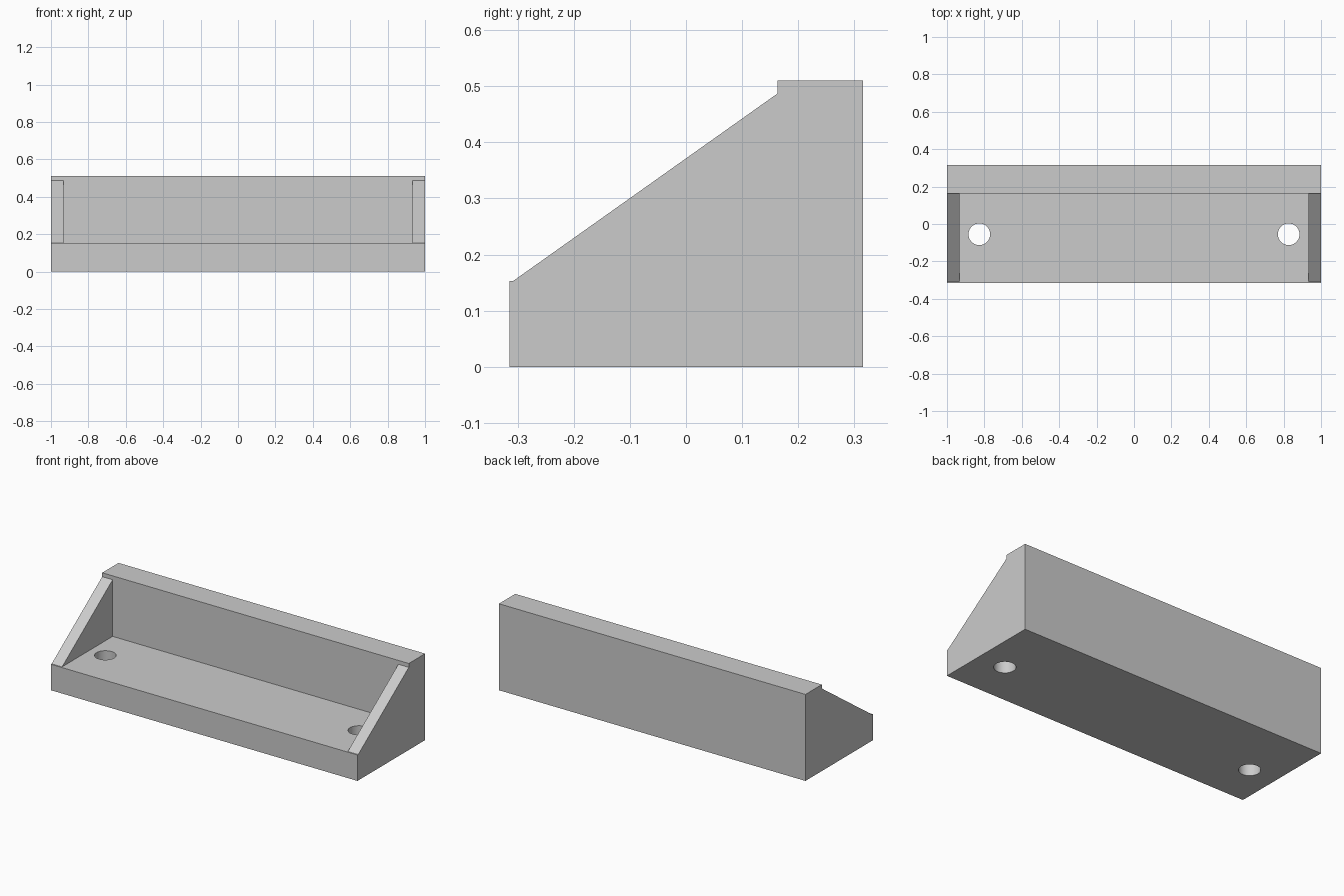
import bpy
import bmesh

cube = bpy.data.objects.get("Cube")
if cube:
    bpy.data.objects.remove(cube, do_unlink=True)

grey = bpy.data.materials.new("light_grey")
grey.use_nodes = True
colour = (0.6, 0.6, 0.6, 1)
grey.diffuse_color = colour
grey.node_tree.nodes["Principled BSDF"].inputs["Base Color"].default_value = colour

HALF_LENGTH, HALF_DEPTH, HEIGHT = 1.0, 0.315, 0.51
BASE_TOP, WALL_FRONT = 0.153, 0.163
GUSSET_WIDTH, GUSSET_TOP, GUSSET_FRONT = 0.068, 0.487, -0.308


def extrude_profile(name, profile, x0, x1):
    """Extrude a (y, z) outline along x."""
    bm = bmesh.new()
    face = bm.faces.new([bm.verts.new((x0, y, z)) for y, z in profile])
    moved = bmesh.ops.extrude_face_region(bm, geom=[face])
    verts = [v for v in moved["geom"] if isinstance(v, bmesh.types.BMVert)]
    bmesh.ops.translate(bm, verts=verts, vec=(x1 - x0, 0, 0))
    bmesh.ops.recalc_face_normals(bm, faces=bm.faces)
    mesh = bpy.data.meshes.new(name)
    bm.to_mesh(mesh)
    bm.free()
    mesh.materials.append(grey)
    obj = bpy.data.objects.new(name, mesh)
    bpy.context.collection.objects.link(obj)
    return obj


# L-shaped base and back wall
bracket = extrude_profile("base_and_back_wall", [
    (-HALF_DEPTH, 0), (HALF_DEPTH, 0), (HALF_DEPTH, HEIGHT),
    (WALL_FRONT, HEIGHT), (WALL_FRONT, BASE_TOP), (-HALF_DEPTH, BASE_TOP),
], -HALF_LENGTH, HALF_LENGTH)

# Sloping end gussets
gusset = [(GUSSET_FRONT, BASE_TOP), (WALL_FRONT, BASE_TOP), (WALL_FRONT, GUSSET_TOP)]
for name, side in (("left_gusset", 1), ("right_gusset", -1)):
    extrude_profile(name, gusset, side * (HALF_LENGTH - GUSSET_WIDTH), side * HALF_LENGTH)

# Screw holes through the base
for name, side in (("left_hole_cutter", 1), ("right_hole_cutter", -1)):
    bpy.ops.mesh.primitive_cylinder_add(vertices=48, radius=0.058, depth=0.4,
                                        location=(side * 0.827, -0.055, 0.08))
    cutter = bpy.context.object
    cutter.name = name
    cutter.data.materials.append(grey)
    cutter.hide_render = True
    cutter.hide_set(True)
    cut = bracket.modifiers.new("screw_hole", "BOOLEAN")
    cut.operation = "DIFFERENCE"
    cut.solver = "EXACT"
    cut.object = cutter

# Apply the cuts, then smooth only the hole walls
bpy.context.view_layer.update()
evaluated = bracket.evaluated_get(bpy.context.evaluated_depsgraph_get())
cut_mesh = bpy.data.meshes.new_from_object(evaluated)
bracket.modifiers.clear()
bracket.data = cut_mesh
for obj in [o for o in bpy.data.objects if o.name.endswith("hole_cutter")]:
    bpy.data.objects.remove(obj, do_unlink=True)
bpy.ops.object.select_all(action="DESELECT")
bracket.select_set(True)
bpy.context.view_layer.objects.active = bracket
bpy.ops.object.shade_smooth_by_angle()
